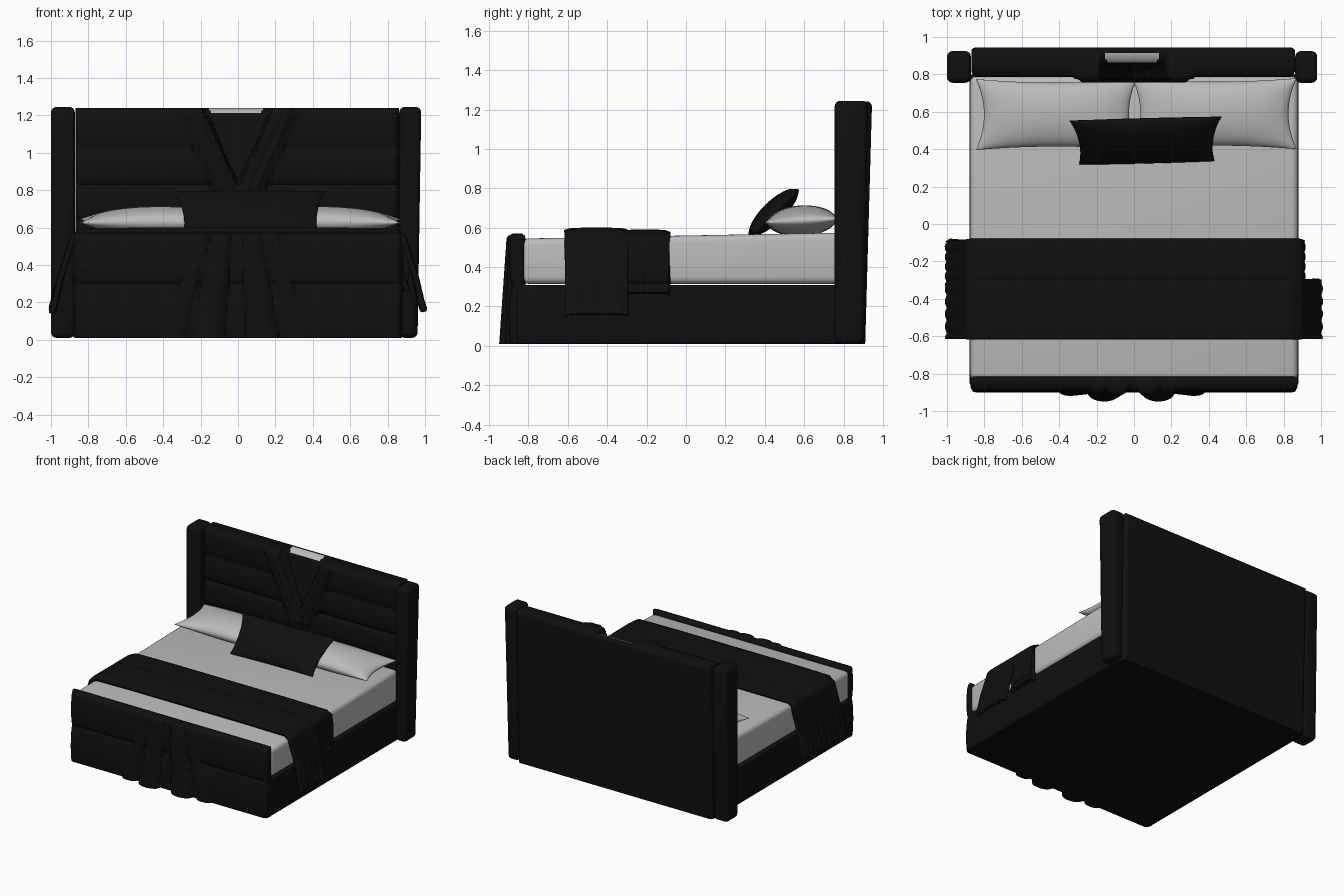
import bpy, bmesh, math
from mathutils import Vector

if "Cube" in bpy.data.objects:
    bpy.data.objects.remove(bpy.data.objects["Cube"])


def mat(name, v):
    m = bpy.data.materials.new(name)
    m.diffuse_color = (v, v, v, 1)
    m.use_nodes = True
    m.node_tree.nodes["Principled BSDF"].inputs["Base Color"].default_value = m.diffuse_color
    return m


BLACK = mat("black_fabric", 0.005)
LIGHT = mat("light_linen", 0.5)


def finish(name, bm, mats, angle=40):
    bmesh.ops.recalc_face_normals(bm, faces=bm.faces)
    me = bpy.data.meshes.new(name)
    bm.to_mesh(me)
    bm.free()
    ob = bpy.data.objects.new(name, me)
    bpy.context.collection.objects.link(ob)
    for m in mats:
        me.materials.append(m)
    bpy.ops.object.select_all(action='DESELECT')
    ob.select_set(True)
    bpy.context.view_layer.objects.active = ob
    bpy.ops.object.shade_smooth_by_angle(angle=math.radians(angle))
    return ob


def box(name, lo, hi, m, bevel=0.02, warp=None):
    bm = bmesh.new()
    bmesh.ops.create_cube(bm, size=1)
    for v in bm.verts:
        v.co = Vector([lo[i] + (v.co[i] + .5) * (hi[i] - lo[i]) for i in range(3)])
        if warp:
            warp(v.co)
    bmesh.ops.bevel(bm, geom=bm.edges[:], offset=bevel, segments=4, profile=.5, affect='EDGES')
    return finish(name, bm, [m])


def grid(bm, nu, nv, fn):
    vs = [[bm.verts.new(fn(i / nu, j / nv)) for j in range(nv + 1)] for i in range(nu + 1)]
    for i in range(nu):
        for j in range(nv):
            bm.faces.new((vs[i][j], vs[i + 1][j], vs[i + 1][j + 1], vs[i][j + 1]))


def relief(name, x0, x1, z0, z1, nx, nz, front, back, r, mats):
    """Upholstered slab: sculpted front, flat back, rounded front rim."""
    def pt(fn, rim):
        def f(u, v):
            x, z = x0 + u * (x1 - x0), z0 + v * (z1 - z0)
            d = min(x - x0, x1 - x, z1 - z)
            t = max(0, 1 - d / r)
            return (x, fn(x, z) + rim * r * (1 - math.sqrt(max(0, 1 - t * t))), z)
        return f
    bm = bmesh.new()
    grid(bm, nx, nz, pt(front, 1))
    grid(bm, nx, nz, pt(back, -.5))
    edges = [e for e in bm.edges if e.is_boundary]
    bmesh.ops.bridge_loops(bm, edges=edges)
    return finish(name, bm, mats, 50)


def puff(z, seams, amp):
    """Padded channels between horizontal seams."""
    for a, b in zip(seams, seams[1:]):
        if a <= z <= b:
            return amp * max(0, math.sin(math.pi * (z - a) / (b - a))) ** .4
    return 0


# headboard with channels, crossed drape and recessed V infill
def head_front(x, z):
    y = 0.81 - puff(z, [0, .45, .64, .83, 1.03, 1.25], .025)
    if z > 0.72:
        k = (z - 0.72) / 0.52
        c, w = 0.03 + 0.23 * k, 0.075
        t = (abs(x) - c) / w
        if t < -0.6:
            y = 0.80 + 0.06 * k + max(0, z - 1.2) * .6
        if abs(t) < 1:
            y = min(y, 0.79 - 0.03 * math.sqrt(1 - t * t) + 0.006 * math.cos(t * 9))
    return y


head = relief("headboard", -.87, .86, .01, 1.24, 150, 90, head_front,
              lambda x, z: 0.91 + 0.035 * z / 1.24, .03, [BLACK, LIGHT])
for p in head.data.polygons:
    c = p.center
    if c.z > 1.208 and abs(c.x + .01) < .15 - (1.24 - c.z) and c.y < .91:
        p.material_index = 1


# headboard wings
def wing_warp(co):
    if co.z < .5 and co.x > .9:
        co.x -= .02
    if co.z < .5 and co.y > .8:
        co.y -= .02


box("left_wing", (-1, .755, .01), (-.872, .925, 1.245), BLACK, .03, wing_warp)
box("right_wing", (.862, .755, .01), (.98, .925, 1.245), BLACK, .03, wing_warp)

# bed base
box("bed_base", (-.88, -.86, .01), (.88, .80, .31), BLACK, .012)


# footboard with two cushions and a flared central sash
def foot_front(x, z):
    v = (0.57 - z) / 0.56
    y = -0.872 - 0.008 * v - puff(z, [0, .3, .58], .022)
    f = 0
    for c, w, a in ((-.16, .09, .052), (.13, .09, .052), (-.34, .06, .022), (.32, .06, .022)):
        s = .55 + .45 * v
        t = (x - c * s) / (w * s)
        if abs(t) < 1:
            f = max(f, a * (.25 + .75 * v) * math.sqrt(1 - t * t))
    return min(y, -0.897 - f) if f else y


relief("footboard", -.875, .875, .01, .57, 150, 50, foot_front,
       lambda x, z: -.815, .03, [BLACK])


# mattress, rising slightly to the head
def mattress_warp(co):
    if co.y > 0 and co.z > .4:
        co.z += .03


box("mattress", (-.877, -.835, .315), (.877, .79, .545), LIGHT, .035, mattress_warp)


# folded throw: two overlapping draped sheets
def throw(name, y0, y1, top, left, right):
    lx, lz = left
    rx, rz = right
    path = [(lx, lz), (lx * .985, lz + .06), (-.945, .33), (-.905, .48), (-.885, .55), (-.84, top - .004),
            (-.5, top), (0, top), (.5, top), (.84, top - .004), (.885, .55),
            (min(.905, rx), .48), (min(.945, rx), .34), (rx * .985, rz + .05), (rx, rz)]
    n = len(path) - 1

    def f(u, v):
        k = min(int(u * n), n - 1)
        t = u * n - k
        x = path[k][0] * (1 - t) + path[k + 1][0] * t
        z = path[k][1] * (1 - t) + path[k + 1][1] * t
        edge = (2 * v - 1) ** 8
        hang = max(0, .5 - z)
        x += math.copysign(.04 * hang * math.cos(v * 15), x)
        return (x, y0 + v * (y1 - y0), z - .012 * edge)
    bm = bmesh.new()
    grid(bm, n * 4, 20, f)
    ob = finish(name, bm, [BLACK], 60)
    s = ob.modifiers.new("thickness", 'SOLIDIFY')
    s.thickness = .03
    s.offset = 0
    b = ob.modifiers.new("soft_edge", 'BEVEL')
    b.width = .01
    b.segments = 2


throw("throw_front", -.615, -.295, .585, (-.985, .15), (.985, .16))
throw("throw_back", -.33, -.085, .575, (-.985, .17), (.895, .27))


# pillows with pinched, pointed corners
def pillow(name, loc, a, b, h, rot, m, pinch=.1, taper=0, bow=.1):
    bm = bmesh.new()
    for s in (1, -1):
        def f(u, v):
            u, v = math.sin((u - .5) * math.pi), math.sin((v - .5) * math.pi)
            x = a * u * (1 - pinch * (1 - v * v)) * (1 + taper * v)
            y = b * v * (1 - bow * (1 - u * u))
            return (x, y, s * h * max(0, (1 - u * u) * (1 - v * v)) ** .5)
        grid(bm, 28, 20, f)
    bmesh.ops.remove_doubles(bm, verts=bm.verts, dist=1e-5)
    ob = finish(name, bm, [m], 80)
    ob.location = loc
    ob.rotation_euler = [math.radians(r) for r in rot]


pillow("left_pillow", (-.415, .585, .635), .43, .19, .078, (3, 0, 0), LIGHT)
pillow("right_pillow", (.43, .59, .635), .44, .19, .078, (3, 0, 0), LIGHT)
pillow("accent_cushion", (.065, .445, .68), .385, .165, .055, (44, 0, 1.5), BLACK, .07, .06, .03)
